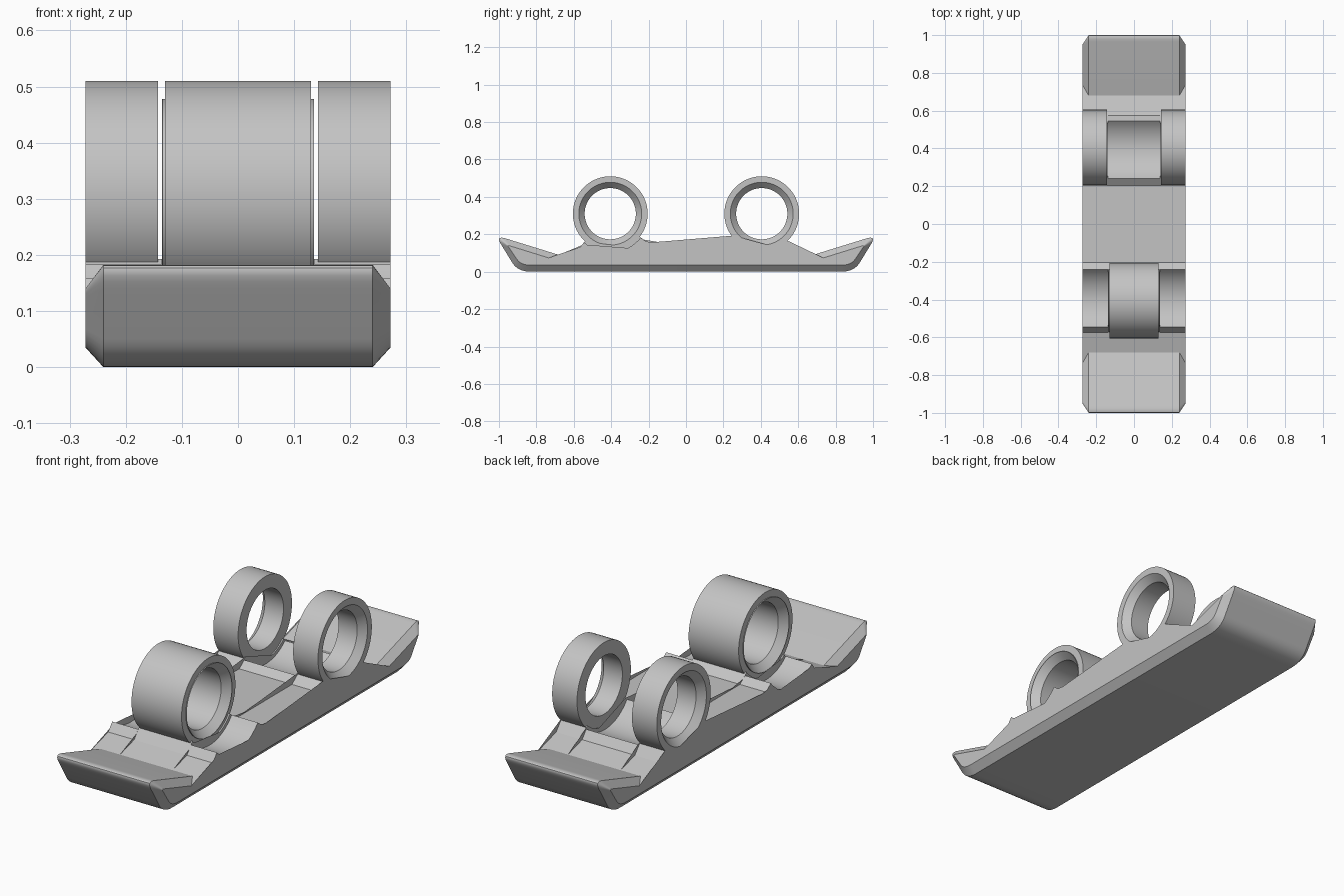
import bpy, bmesh
from math import sin, cos, pi, atan2, radians

cube = bpy.data.objects.get("Cube")
if cube:
    bpy.data.objects.remove(cube, do_unlink=True)

AXIS_Y, AXIS_Z = 0.405, 0.31      # pin axes
HALF_W, BEVEL_X, SPLIT = 0.272, 0.24, 0.137
CLEAR, SEAT = 0.207, 0.19         # trough radius when open / under a ring

steel = bpy.data.materials.new("grey steel")
steel.use_nodes = True
steel.diffuse_color = (0.55, 0.55, 0.55, 1)
steel.node_tree.nodes["Principled BSDF"].inputs["Base Color"].default_value = (0.55, 0.55, 0.55, 1)


def finish(name, bm):
    bmesh.ops.recalc_face_normals(bm, faces=bm.faces)
    mesh = bpy.data.meshes.new(name)
    bm.to_mesh(mesh)
    bm.free()
    mesh.materials.append(steel)
    ob = bpy.data.objects.new(name, mesh)
    bpy.context.collection.objects.link(ob)
    bpy.ops.object.select_all(action='DESELECT')
    bpy.context.view_layer.objects.active = ob
    ob.select_set(True)
    bpy.ops.object.shade_smooth_by_angle(angle=radians(28))
    return ob


def curve(a, b, c, n=8):
    """Rounded corner from a to c, pulled towards b."""
    return [tuple((1 - t) ** 2 * p + 2 * t * (1 - t) * q + t * t * r
                  for p, q, r in zip(a, b, c)) for t in (i / n for i in range(n + 1))]


def half_profile(radius, inset):
    """Side outline of one end, from the underside round to the top deck."""
    if inset:
        pts = curve((0.83, 0.035), (0.885, 0.035), (0.905, 0.068))
        pts += curve((0.943, 0.125), (0.962, 0.147), (0.935, 0.136))
        pts.append((0.735, 0.074))
    else:
        pts = curve((0.83, 0), (0.9, 0), (0.93, 0.05))
        pts += curve((0.985, 0.14), (1.022, 0.195), (0.965, 0.178))
        pts.append((0.68, 0.09))
    pts.append((0.575, 0.12))
    # Trough that receives a ring
    a0 = atan2(0.158 - AXIS_Z, 0.545 - AXIS_Y)
    a1 = atan2(0.185 - AXIS_Z, 0.245 - AXIS_Y)
    for i in range(17):
        a = a0 + (a1 - a0) * i / 16
        pts.append((AXIS_Y + radius * cos(a), AXIS_Z + radius * sin(a)))
    return pts + [(0.205, 0.155)]


def plate(name, sections, front_r, back_r):
    """Loft the side outline through (x, inset) sections."""
    bm = bmesh.new()
    loops = []
    for x, inset in sections:
        back = half_profile(back_r, inset)
        front = [(-y, z) for y, z in reversed(half_profile(front_r, inset))]
        loops.append([bm.verts.new((x, y, z)) for y, z in back + front])
    for a, b in zip(loops, loops[1:]):
        for i in range(len(a)):
            j = (i + 1) % len(a)
            bm.faces.new((a[i], a[j], b[j], b[i]))
    caps = [bm.faces.new(loops[0]), bm.faces.new(loops[-1])]
    bmesh.ops.triangulate(bm, faces=caps)
    return finish(name, bm)


def ring(name, profile, y, n=72):
    """Revolve a closed (radius, x) outline about a pin axis."""
    bm = bmesh.new()
    loops = []
    for k in range(n):
        a = 2 * pi * k / n
        loops.append([bm.verts.new((x, y + r * cos(a), AXIS_Z + r * sin(a))) for r, x in profile])
    for k in range(n):
        a, b = loops[k], loops[(k + 1) % n]
        for i in range(len(profile)):
            j = (i + 1) % len(profile)
            bm.faces.new((a[i], a[j], b[j], b[i]))
    return finish(name, bm)


# Base plate: centre strip and bevelled side strips
plate("centre_plate", [(-SPLIT, False), (SPLIT, False)], SEAT, CLEAR)
for side, s in (("left", 1), ("right", -1)):
    plate(side + "_plate", [(s * SPLIT, False), (s * BEVEL_X, False), (s * HALF_W, True)],
          CLEAR, SEAT)
    # Back hinge ring, countersunk on its outer face
    ring(side + "_back_ring", [(0.2, s * 0.143), (0.2, s * HALF_W), (0.168, s * HALF_W),
                               (0.137, s * 0.24), (0.137, s * 0.143)], AXIS_Y)

# Front hinge ring with a raised, countersunk bushing at both ends
end = [(0.2, 0.13), (0.168, 0.13), (0.168, 0.135), (0.137, 0.1)]
ring("front_ring", end + [(r, -x) for r, x in reversed(end)], -AXIS_Y)
